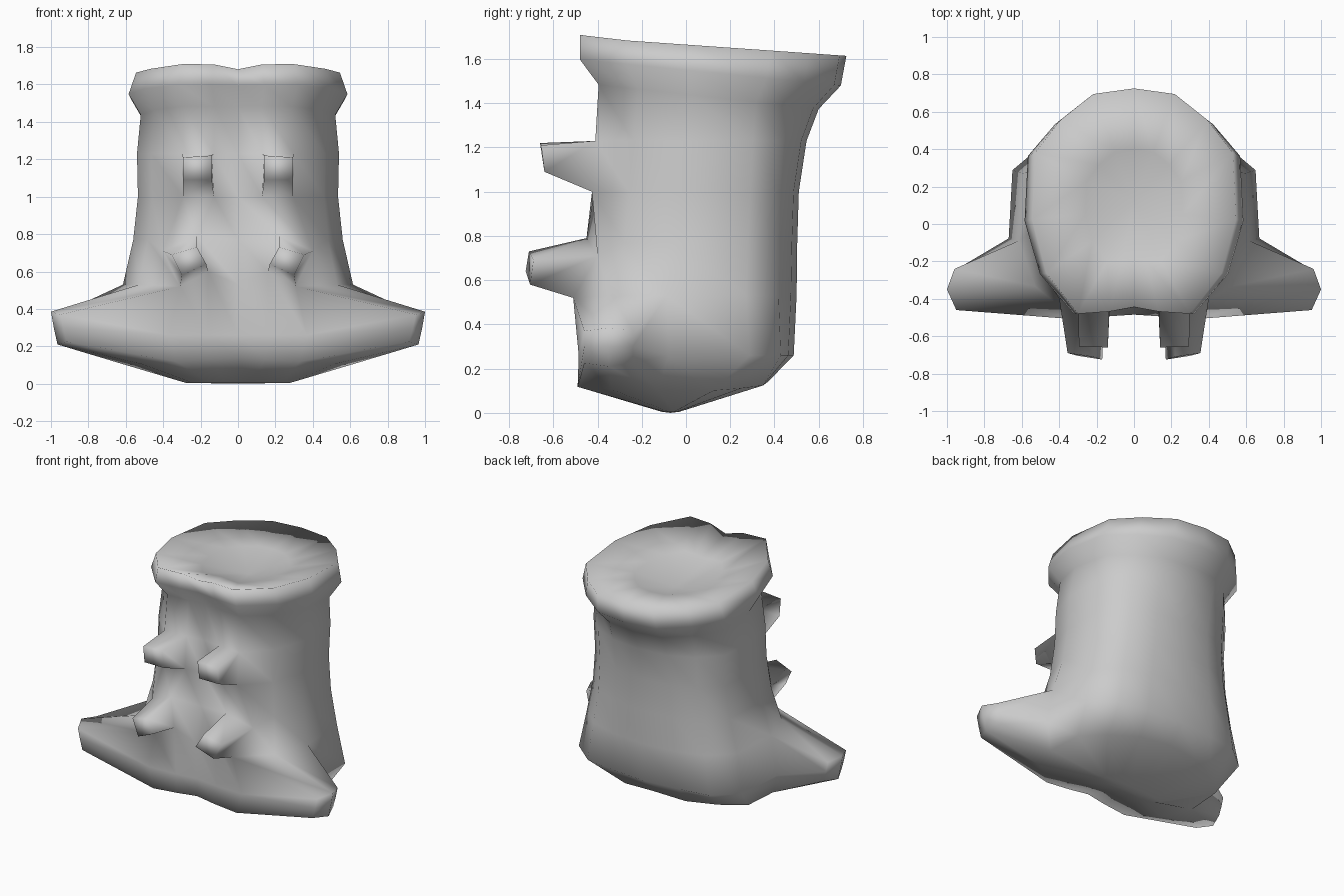
import bpy, bmesh

if "Cube" in bpy.data.objects:
    bpy.data.objects.remove(bpy.data.objects["Cube"])

# Trunk outline, half of it from back to front: x share, depth share
HALF = [(0, 1), (.4, .975), (.72, .86), (.97, .715), (1, .42),
        (.86, .18), (.55, 0), (.24, .01), (0, .03)]
OUTLINE = HALF + [(-x, t) for x, t in HALF[-2:0:-1]]
N = len(OUTLINE)


def trunk_ring(z, w, front, back, tilt=0, square=0, sag=0):
    pts = []
    for x, t in OUTLINE:
        if .5 < t < .95:
            t += square
        y = front + (back - front) * t
        pts.append((x * w, y, z - tilt * y - sag * abs(x)))
    return pts


# Trunk rings: keel-shaped underside, waist, flared rim, dished top
RINGS = [
    trunk_ring(.005, .28, -.11, -.03),
    trunk_ring(.14, .60, -.49, .37, sag=.04),
    trunk_ring(.26, .67, -.485, .487, square=.08),
    trunk_ring(.53, .615, -.515, .50, square=.06),
    trunk_ring(.77, .56, -.45, .503, square=.05),
    trunk_ring(1.0, .535, -.425, .51, square=.05),
    trunk_ring(1.23, .54, -.41, .545, square=.03),
    trunk_ring(1.44, .52, -.395, .60, tilt=.11),
    trunk_ring(1.55, .585, -.48, .70, tilt=.10),
    trunk_ring(1.665, .545, -.48, .725, tilt=.07),
    trunk_ring(1.60, .26, -.20, .40, tilt=.04),
]
bm = bmesh.new()
grid = [[bm.verts.new(p) for p in r] for r in RINGS]
faces = {}
for r in range(len(grid) - 1):
    for i in range(N):
        j = (i + 1) % N
        faces[r, i] = bm.faces.new((grid[r][i], grid[r][j],
                                    grid[r + 1][j], grid[r + 1][i]))
for ring, tip in ((grid[0], (0, -.07, 0)), (grid[-1], (0, .12, 1.51))):
    c = bm.verts.new(tip)
    for i in range(N):
        bm.faces.new((ring[i], ring[(i + 1) % N], c))

# Wavy rim: dip at the front middle, raised beside it
grid[9][8].co.z -= .015
for i in (6, 7, 9, 10):
    grid[9][i].co.z += .01


def pull(rows, cols, target, s):
    """Replace a patch of trunk faces with a limb ending in the target points."""
    def idx(i):
        return i if s > 0 else (N - i) % N
    for r in rows[:-1]:
        for i in cols[:-1]:
            bm.faces.remove(faces.pop((r, min(idx(i), idx(i + 1)))))
    new = {}
    for r in rows:
        for i in cols:
            x, y, z = target(r - rows[0], i - cols[0])
            new[r, i] = bm.verts.new((s * x, y, z))
    for r in rows[:-1]:
        for i in cols[:-1]:
            bm.faces.new((new[r, i], new[r, i + 1],
                          new[r + 1, i + 1], new[r + 1, i]))
    # Side walls around the patch border
    loop = ([(rows[0], i) for i in cols] + [(r, cols[-1]) for r in rows[1:]]
            + [(rows[-1], i) for i in cols[-2::-1]]
            + [(r, cols[0]) for r in rows[-2:0:-1]])
    for a, b in zip(loop, loop[1:] + loop[:1]):
        bm.faces.new((grid[a[0]][idx(a[1])], grid[b[0]][idx(b[1])],
                      new[b], new[a]))


def root_tip(r, c):
    corner = r != 1 and c != 1
    x = (.965, .985, 1.0)[r] - (.04, 0, .05)[c]
    y = (-.24, -.35, -.46)[c]
    z = (.21, .30, .385)[r] + (.015 * (1 - r) if corner else 0)
    return x, y, z


# Stub tips and feet: rows low to high, columns outer to inner
UPPER = [[(.295, -.64, 1.09), (.14, -.64, 1.09)],
         [(.295, -.655, 1.21), (.14, -.66, 1.22)]]
LOWER = [[(.30, -.705, .58), (.17, -.725, .64)],
         [(.355, -.69, .69), (.22, -.71, .73)]]
LOWER_FOOT = [[(.31, -.51, .52), (.16, -.495, .60)],
              [(.40, -.40, .71), (.22, -.45, .79)]]

for s in (1, -1):
    for r in (0, 1):
        for c in (0, 1):
            x, y, z = LOWER_FOOT[r][c]
            i = 6 + c
            grid[3 + r][i if s > 0 else N - i].co = (s * x, y, z)
    pull((1, 2, 3), (4, 5, 6), root_tip, s)
    pull((3, 4), (6, 7), lambda r, c: LOWER[r][c], s)
    pull((5, 6), (6, 7), lambda r, c: UPPER[r][c], s)

bmesh.ops.recalc_face_normals(bm, faces=bm.faces[:])
for f in bm.faces:
    f.smooth = True
me = bpy.data.meshes.new("tree_stump")
bm.to_mesh(me)
bm.free()
bpy.context.collection.objects.link(bpy.data.objects.new("tree_stump", me))
